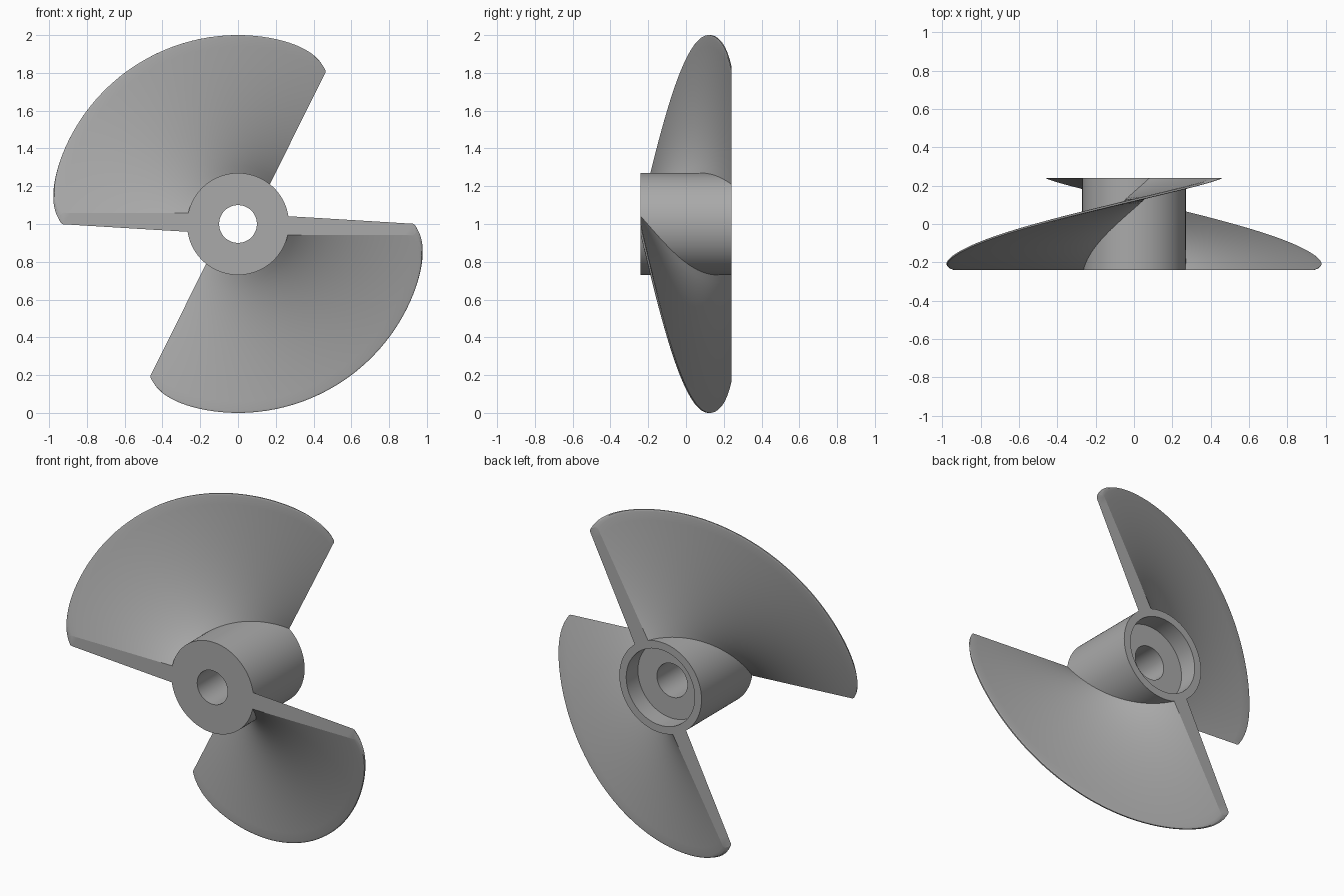
import bpy
import bmesh
from math import pi, sin, cos, radians

HALF = 0.24            # half the axial length
HUB_R = 0.27
LEAD = radians(178.2)  # blade angle at the front plane
SWEEP = radians(116.3) # angle swept from front to back
ROWS, COLS = 64, 16

cube = bpy.data.objects.get("Cube")
if cube:
    bpy.data.objects.remove(cube, do_unlink=True)

grey = bpy.data.materials.new("plain_grey")
grey.use_nodes = True
colour = (0.4, 0.4, 0.4, 1)
grey.diffuse_color = colour
grey.node_tree.nodes["Principled BSDF"].inputs["Base Color"].default_value = colour


def finish(name, bm, angle):
    bmesh.ops.recalc_face_normals(bm, faces=bm.faces)
    mesh = bpy.data.meshes.new(name)
    bm.to_mesh(mesh)
    bm.free()
    mesh.materials.append(grey)
    obj = bpy.data.objects.new(name, mesh)
    obj.location.z = 1
    bpy.context.collection.objects.link(obj)
    bpy.ops.object.select_all(action='DESELECT')
    obj.select_set(True)
    bpy.context.view_layer.objects.active = obj
    bpy.ops.object.shade_smooth_by_angle(angle=radians(angle))


def polar(bm, r, angle, y):
    return bm.verts.new((r * cos(angle), y, r * sin(angle)))


def bridge(bm, a, b):
    for i in range(len(a)):
        j = (i + 1) % len(a)
        bm.faces.new((a[i], a[j], b[j], b[i]))


# Hub: turned ring with a through bore and a recess in the back
profile = [(0.1, -HALF), (HUB_R, -HALF), (HUB_R, HALF),
           (0.225, HALF), (0.225, HALF - 0.11), (0.1, HALF - 0.11)]
bm = bmesh.new()
segments = 96
rings = [[polar(bm, r, 2 * pi * k / segments, y) for r, y in profile]
         for k in range(segments)]
for k in range(segments):
    bridge(bm, rings[k], rings[(k + 1) % segments])
finish("hub", bm, 30)


# Blades: helical vanes, thick at the root, with rounded tip corners
def blade(name, turn):
    bm = bmesh.new()
    root = HUB_R - 0.008
    loops = []
    for k in range(ROWS + 1):
        y = HALF * sin(pi / 2 * (2 * k / ROWS - 1))
        middle = LEAD - SWEEP * (y + HALF) / (2 * HALF) + turn
        tip = 1 - 0.06 * abs(y / HALF) ** 12
        front, back = [], []
        steps = [i / COLS * 0.98 for i in range(COLS + 1)] + [0.993, 1]
        for t in steps:
            r = root + (tip - root) * t
            half_width = 0.05 - 0.02 * t
            if t > 0.98:
                half_width *= 0.85 if t < 1 else 0.55
            front.append(polar(bm, r, middle - half_width / r, y))
            back.append(polar(bm, r, middle + half_width / r, y))
        loops.append((front, back))
    for (f0, b0), (f1, b1) in zip(loops, loops[1:]):
        bridge(bm, f0 + b0[::-1], f1 + b1[::-1])
    # Flat strips on the leading and trailing edges
    for f, b in (loops[0], loops[-1]):
        for i in range(len(f) - 1):
            bm.faces.new((f[i], f[i + 1], b[i + 1], b[i]))
    finish(name, bm, 12)


blade("upper_blade", 0)
blade("lower_blade", pi)
